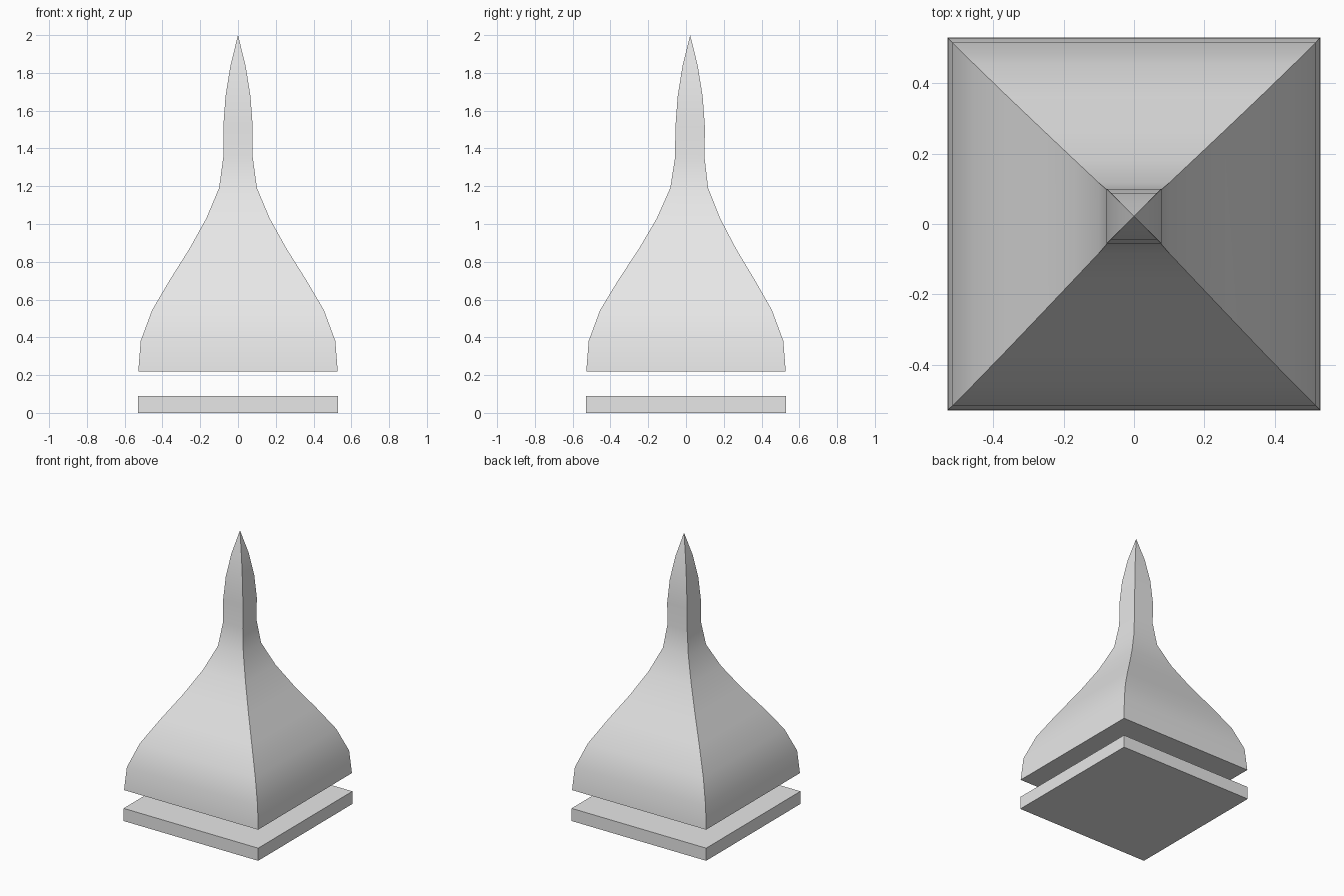
import bpy
import bmesh
import math

cube = bpy.data.objects.get("Cube")
if cube:
    bpy.data.objects.remove(cube, do_unlink=True)

# One plain grey
grey = bpy.data.materials.new("light_grey")
grey.use_nodes = True
grey.diffuse_color = (0.8, 0.8, 0.8, 1)
grey.node_tree.nodes["Principled BSDF"].inputs["Base Color"].default_value = grey.diffuse_color


def add_object(name, bm):
    bmesh.ops.recalc_face_normals(bm, faces=bm.faces)
    mesh = bpy.data.meshes.new(name)
    bm.to_mesh(mesh)
    bm.free()
    mesh.materials.append(grey)
    obj = bpy.data.objects.new(name, mesh)
    bpy.context.collection.objects.link(obj)
    return obj


def square_ring(bm, half, y, z):
    corners = ((-1, -1), (1, -1), (1, 1), (-1, 1))
    return [bm.verts.new((cx * half, y + cy * half, z)) for cx, cy in corners]


def bridge(bm, low, high):
    for i in range(4):
        j = (i + 1) % 4
        bm.faces.new((low[i], low[j], high[j], high[i]))


# Base slab
bm = bmesh.new()
bottom = square_ring(bm, 0.53, 0, 0)
top = square_ring(bm, 0.53, 0, 0.09)
bridge(bm, bottom, top)
bm.faces.new(bottom)
bm.faces.new(top)
add_object("base_slab", bm)

# Flared spire: half widths at even heights, with a slight drift to the back
BOTTOM, TOP = 0.22, 2.0
half_widths = [0.528, 0.515, 0.455, 0.36, 0.258, 0.168, 0.10, 0.078, 0.078, 0.066, 0.04]
drift = [0, 0, 0, 0.003, 0.008, 0.013, 0.017, 0.02, 0.022, 0.022, 0.022]
step = (TOP - BOTTOM) / len(half_widths)

bm = bmesh.new()
rings = [square_ring(bm, w, y, BOTTOM + k * step)
         for k, (w, y) in enumerate(zip(half_widths, drift))]
for low, high in zip(rings, rings[1:]):
    bridge(bm, low, high)
bm.faces.new(rings[0])
tip = bm.verts.new((0, drift[-1], TOP))
for i in range(4):
    bm.faces.new((rings[-1][i], rings[-1][(i + 1) % 4], tip))
spire = add_object("spire_roof", bm)

# Smooth along the flare, sharp at the four corners
for obj in bpy.context.selected_objects:
    obj.select_set(False)
spire.select_set(True)
bpy.context.view_layer.objects.active = spire
bpy.ops.object.shade_smooth_by_angle(angle=math.radians(30))
